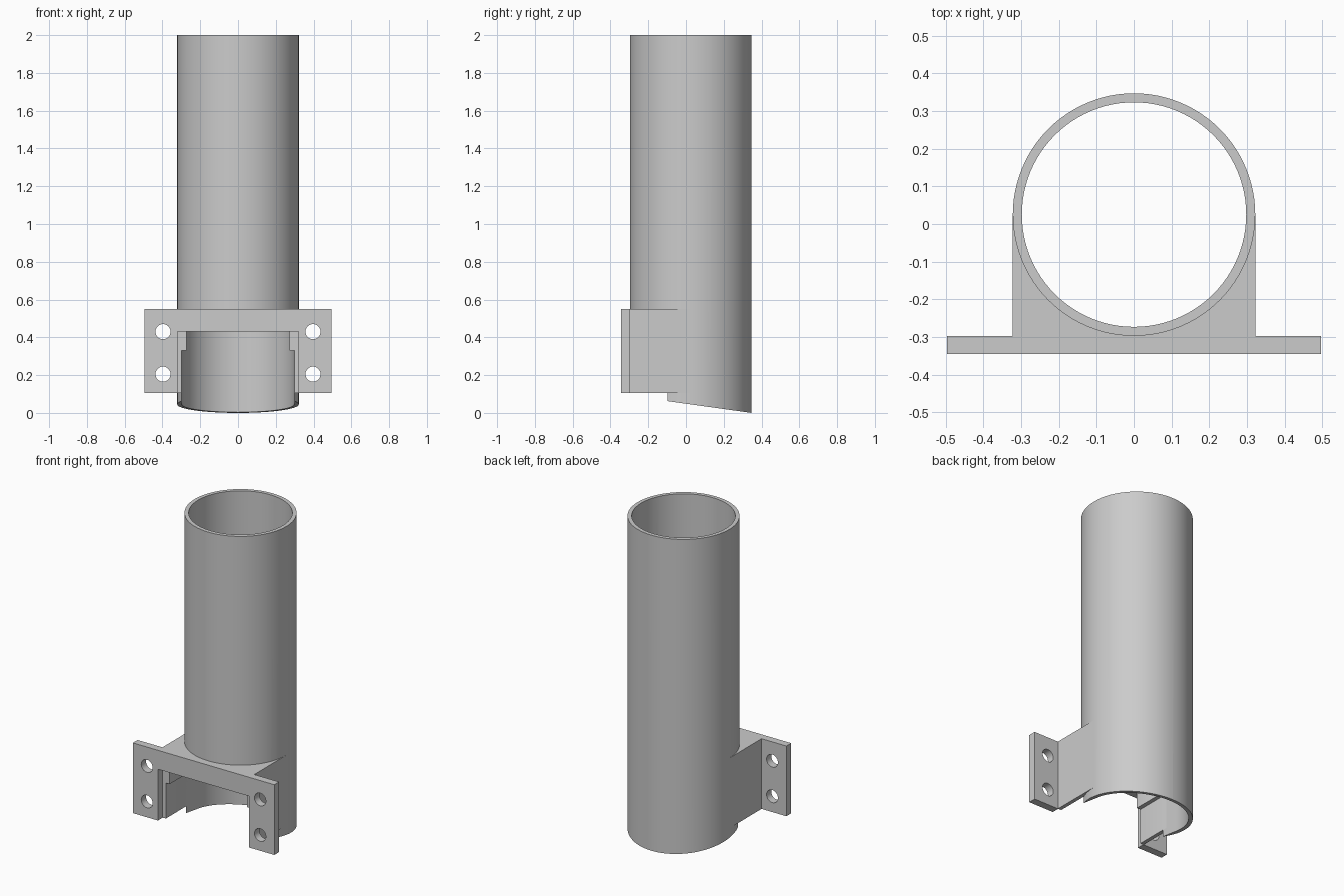
import bpy
import math

if "Cube" in bpy.data.objects:
    bpy.data.objects.remove(bpy.data.objects["Cube"], do_unlink=True)

OUTER, INNER, AXIS_Y = 0.322, 0.298, 0.025
TOP, BASE, ROOF = 0.55, 0.105, 0.43

grey = bpy.data.materials.new("light grey")
grey.use_nodes = True
grey.diffuse_color = (0.6, 0.6, 0.6, 1)
grey.node_tree.nodes["Principled BSDF"].inputs["Base Color"].default_value = (0.6, 0.6, 0.6, 1)


def box(name, x, y, z):
    """Box from (min, max) ranges on each axis."""
    ranges = (x, y, z)
    bpy.ops.mesh.primitive_cube_add(size=1, location=[(a + b) / 2 for a, b in ranges])
    ob = bpy.context.object
    ob.name = name
    ob.scale = [b - a for a, b in ranges]
    bpy.ops.object.transform_apply(location=True, scale=True, rotation=True)
    return ob


def cylinder(name, radius, depth, location, rotation=(0, 0, 0), sides=96):
    bpy.ops.mesh.primitive_cylinder_add(vertices=sides, radius=radius, depth=depth,
                                        location=location, rotation=rotation)
    ob = bpy.context.object
    ob.name = name
    bpy.ops.object.transform_apply(location=True, scale=True, rotation=True)
    return ob


def cut(target, cutter):
    """Subtract the cutter and remove it."""
    mod = target.modifiers.new("cut", "BOOLEAN")
    mod.operation = "DIFFERENCE"
    mod.solver = "EXACT"
    mod.object = cutter
    bpy.context.view_layer.objects.active = target
    bpy.ops.object.modifier_apply(modifier=mod.name)
    bpy.data.objects.remove(cutter, do_unlink=True)


def cut_recess(target):
    """Front recess: narrow under the roof, wider below the shoulders."""
    cut(target, box("upper_cutter", (-0.272, 0.272), (-0.6, AXIS_Y), (0.3, ROOF)))
    cut(target, box("lower_cutter", (-INNER, INNER), (-0.6, AXIS_Y), (-0.2, 0.33)))


# Tube with a slanted lower end
tube = cylinder("tube", OUTER, 2, (0, AXIS_Y, 1))
cut(tube, cylinder("bore_cutter", INNER, 3, (0, AXIS_Y, 1)))
cut_recess(tube)
slant = box("slant_cutter", (-1, 1), (-1.5, 0.5), (-1, 0))
for v in slant.data.vertices:
    if v.co.z > -0.5:
        v.co.z = 0.14 * (AXIS_Y + OUTER - v.co.y)
cut(tube, slant)

# Saddle block joining the tube to the plate
saddle = box("saddle_block", (-OUTER, OUTER), (-0.297, AXIS_Y), (BASE, TOP))
cut(saddle, cylinder("saddle_cutter", 0.311, 3, (0, AXIS_Y, 1)))
cut_recess(saddle)

# Mounting plate with a doorway and four screw holes
plate = box("mounting_plate", (-0.496, 0.496), (-0.345, -0.297), (BASE, TOP))
cut(plate, box("doorway_cutter", (-0.32, 0.32), (-0.6, 0), (-0.2, ROOF)))
for side in (-1, 1):
    for z in (0.205, 0.43):
        cut(plate, cylinder("hole_cutter", 0.04, 0.4, (side * 0.397, -0.32, z),
                            (math.pi / 2, 0, 0), 32))

for ob in (tube, saddle, plate):
    ob.data.materials.clear()
    ob.data.materials.append(grey)
    bpy.ops.object.select_all(action="DESELECT")
    ob.select_set(True)
    bpy.context.view_layer.objects.active = ob
    bpy.ops.object.shade_smooth_by_angle(angle=math.radians(30))
